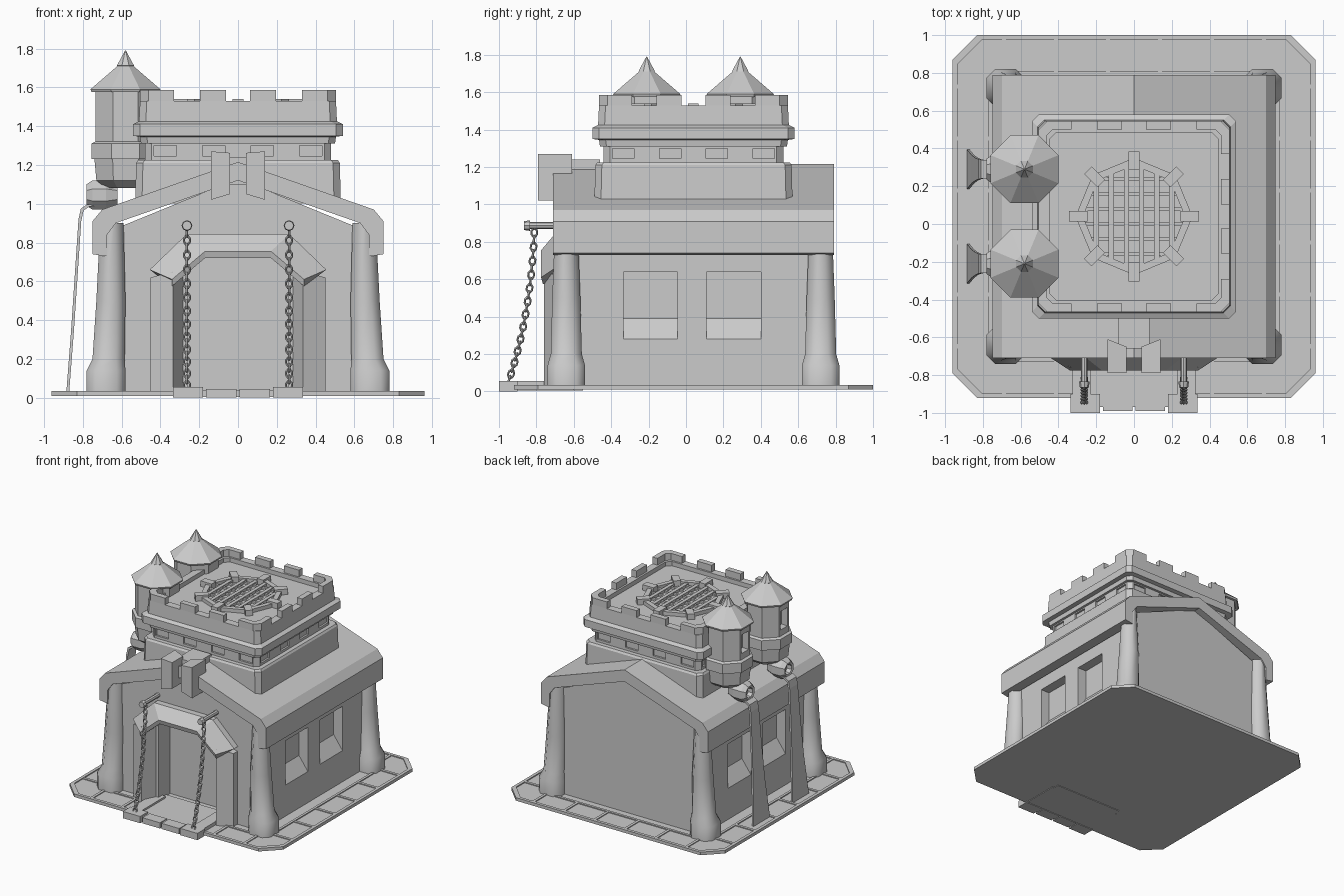
import bpy, bmesh, math
from mathutils import Vector, Matrix

cube = bpy.data.objects.get("Cube")
if cube:
    bpy.data.objects.remove(cube)

stone = bpy.data.materials.new("stone_grey")
stone.use_nodes = True
GREY = (0.6, 0.6, 0.6, 1)
stone.diffuse_color = GREY
stone.node_tree.nodes["Principled BSDF"].inputs["Base Color"].default_value = GREY
CY = 0.04  # middle of the house in y


def finish(name, bm):
    bmesh.ops.recalc_face_normals(bm, faces=bm.faces)
    mesh = bpy.data.meshes.new(name)
    bm.to_mesh(mesh)
    bm.free()
    mesh.materials.append(stone)
    ob = bpy.data.objects.new(name, mesh)
    bpy.context.collection.objects.link(ob)
    return ob


def add_loft(bm, rings):
    rows = [[bm.verts.new(p) for p in ring] for ring in rings]
    n = len(rows[0])
    for a, b in zip(rows, rows[1:]):
        for i in range(n):
            bm.faces.new((a[i], a[(i + 1) % n], b[(i + 1) % n], b[i]))
    bm.faces.new(rows[0])
    bm.faces.new(rows[-1])


def loft(name, *lofts):
    bm = bmesh.new()
    for rings in lofts:
        add_loft(bm, rings)
    return finish(name, bm)


def octagon(x, y, z, half, cut):
    h, f = half, half - cut
    pts = [(h, -f), (h, f), (f, h), (-f, h), (-h, f), (-h, -f), (-f, -h), (f, -h)]
    return [(x + px, y + py, z) for px, py in pts]


def stack(x, y, levels, cut=None):
    # levels of (height, half width); without a cut the octagon is regular
    return [octagon(x, y, z, h, h * 0.586 if cut is None else cut) for z, h in levels]


def block(x0, x1, y0, y1, z0, z1):
    return [[(x0, y0, z), (x1, y0, z), (x1, y1, z), (x0, y1, z)] for z in (z0, z1)]


def prism_y(profile, y0, y1):
    return [[(x, y, z) for x, z in profile] for y in (y0, y1)]


def mirrored(half):
    return half + [(-x, z) for x, z in reversed(half) if x != 0]


def flip_x(rings):
    return [[(-x, y, z) for x, y, z in ring] for ring in rings]


def turned(rings, k, x=0, y=CY):
    m = Matrix.Translation((x, y, 0)) @ Matrix.Rotation(k, 4, 'Z')
    return [[m @ Vector(p) for p in ring] for ring in rings]


def cut(ob, *lofts):
    tool = loft("cutter", *lofts)
    tool.hide_render = True
    mod = ob.modifiers.new("openings", 'BOOLEAN')
    mod.object, mod.solver = tool, 'EXACT'
    dg = bpy.context.evaluated_depsgraph_get()
    mesh = bpy.data.meshes.new_from_object(ob.evaluated_get(dg))
    ob.modifiers.clear()
    ob.data = mesh
    bpy.data.objects.remove(tool)


quarter = math.pi / 2

# Ground slab with framed border tiles
loft("ground_slab", stack(0, CY, [(0.013, 0.95), (0.027, 0.95)], 0.13))
for name, outer, inner, c in (("slab_rim", 0.96, 0.935, 0.13), ("slab_inner_rim", 0.77, 0.75, 0.04)):
    loft(name, stack(0, CY, [(0.01, inner), (0.01, outer), (0.035, outer), (0.035, inner), (0.01, inner)], c))
loft("tile_dividers", *[turned(block(t - 0.011, t + 0.011, 0.76, 0.94, 0.01, 0.034), k * quarter)
     for k in range(4) for t in [(i - 2.5) * 0.275 for i in range(6)]])

# Walls with a door recess and side windows that have sloped sills
gable = mirrored([(0.66, 0.02), (0.66, 0.86), (0, 1.13)])
walls = loft("walls", prism_y(gable, -0.65, 0.73))
openings = [prism_y(mirrored([(0.26, 0.03), (0.26, 0.72)]), -0.8, -0.5)]
for s in (-1, 1):
    for y in (-0.19, 0.255):
        sill = [(0.7, 0.255), (0.7, 0.64), (0.58, 0.64), (0.58, 0.39), (0.66, 0.28)]
        openings.append([[(s * x, y + d, z) for x, z in sill] for d in (-0.145, 0.145)])
cut(walls, *openings)

# Corner pillars with flared feet
for front, yc in (("front", -0.64), ("back", 0.72)):
    for side, s in (("left", 1), ("right", -1)):
        pillar = loft(front + "_" + side + "_pillar", [octagon(s * px, yc, z, h, 0.045) for z, h, px in
                      ((0.02, 0.1, 0.68), (0.14, 0.1, 0.68), (0.2, 0.083, 0.667),
                       (0.5, 0.075, 0.655), (0.9, 0.06, 0.65))])
        bpy.ops.object.select_all(action='DESELECT')
        pillar.select_set(True)
        bpy.context.view_layer.objects.active = pillar
        bpy.ops.object.shade_smooth_by_angle(angle=math.radians(50))

# Gabled roof with hanging eaves
top = [(0.69, 0.73), (0.75, 0.74), (0.75, 0.91), (0.7, 0.97), (0, 1.215)]
under = [(0, 1.12), (0.63, 0.9), (0.675, 0.84), (0.675, 0.73)]
outline = top + [(-x, z) for x, z in reversed(top[:-1])] + [(-x, z) for x, z in reversed(under[1:])] + under
loft("roof", prism_y(outline, -0.71, 0.79))

# Ridge crest with two upright plates above the gable
loft("ridge_crest", block(-0.083, 0.083, -0.66, -0.46, 1.1, 1.24))
plate = [[(0.04, -0.79, z0), (0.14, -0.79, z1), (0.14, -0.61, z1), (0.04, -0.65, z0)]
         for z0, z1 in ((1.05, 1.02), (1.262, 1.27))]
loft("gable_plates", plate, flip_x(plate))

# Central tower, ledge, parapet and sunken floor
tower = loft("tower", stack(0, CY, [(1.0, 0.53), (1.21, 0.525), (1.225, 0.515), (1.225, 0.48), (1.31, 0.48),
             (1.31, 0.5), (1.345, 0.505), (1.35, 0.54), (1.41, 0.54), (1.425, 0.51), (1.53, 0.505),
             (1.53, 0.445), (1.495, 0.445)], 0.035))
cut(tower, *[turned(block(t - 0.057, t + 0.057, 0.465, 0.5, 1.245, 1.3), k * quarter)
             for k in range(4) for t in (-0.375, -0.125, 0.125, 0.375)])

corner = [(.505, .33), (.505, .46), (.46, .505), (.33, .505), (.33, .46), (.43, .46), (.46, .43), (.46, .33)]
merlons = [turned([[(x, y, z) for x, y in corner] for z in (1.52, 1.585)], k * quarter) for k in range(4)]
for k in (0, 2, 3):
    merlons += [turned(block(t - 0.067, t + 0.067, 0.46, 0.505, 1.52, 1.585), k * quarter) for t in (-0.13, 0.13)]
loft("merlons", *merlons)

# Round grate on the tower floor
ring = [[(r * math.cos(i * quarter / 2), CY + r * math.sin(i * quarter / 2), z) for i in range(8)]
        for r, z in ((0.27, 1.49), (0.27, 1.525), (0.31, 1.525), (0.31, 1.49), (0.27, 1.49))]
loft("grate_ring", ring)
loft("grate_clamps", *[turned(block(0.245, 0.345, -0.028, 0.028, 1.49, 1.54), i * quarter / 2) for i in range(8)])
bars = []
for i in range(6):
    t = (i - 2.5) * 0.08
    reach = 0.275 - abs(t) * 0.4
    bars.append(turned(block(t - 0.014, t + 0.014, -reach, reach, 1.49, 1.518), 0))
    bars.append(turned(block(t - 0.01, t + 0.01, -reach, reach, 1.49, 1.51), quarter))
loft("grate_bars", *bars)

# Side turrets, each with a spout and a falling stream below it
for label, y in (("back", 0.29), ("front", -0.21)):
    x = -0.58
    body = loft(label + "_turret", stack(x, y, [(1.08, 0.1), (1.12, 0.15), (1.23, 0.16), (1.23, 0.175),
                (1.31, 0.175), (1.32, 0.155), (1.6, 0.155)]))
    cut(body, block(x - 0.2, x - 0.1, y - 0.045, y + 0.045, 1.37, 1.52))
    loft(label + "_turret_roof", stack(x, y, [(1.575, 0.175), (1.59, 0.18), (1.715, 0.035)]))
    loft(label + "_turret_finial", stack(x, y, [(1.7, 0.03), (1.712, 0.044), (1.79, 0.002)]))
    # Spout: an octagonal mouth facing outward with a hollow centre
    mouth = [[(px, y + r * math.cos((i + .5) * quarter / 2), 1.045 + r * math.sin((i + .5) * quarter / 2))
              for i in range(8)] for px, r in ((-0.62, 0.06), (-0.68, 0.082), (-0.75, 0.082),
                                              (-0.78, 0.06), (-0.775, 0.042), (-0.74, 0.035))]
    loft(label + "_spout", mouth)
    path = [(-0.72, 1.0, .05), (-0.78, 0.995, .05), (-0.81, 0.975, .05), (-0.822, 0.92, .052),
            (-0.84, 0.65, .06), (-0.86, 0.35, .075), (-0.885, 0.025, .105)]
    stream = [[(px + 0.014, y - w, z - 0.01), (px + 0.014, y + w, z - 0.01), (px, y + w, z), (px, y - w, z)]
              for px, z, w in path]
    loft(label + "_stream", stream)

# Door jambs and the sloping hood over them
jamb = [[(0.45, -0.6, z), (0.45, -0.7, z), (0.335, -0.76, z + d), (0.26, -0.6, z + 2 * d)]
        for z, d in ((0.02, 0), (0.62, 0.03))]
loft("door_jambs", jamb, flip_x(jamb))
bends = [((-0.455, 0.66), (-0.34, 0.575)), ((-0.265, 0.843), (-0.17, 0.72))]
bends += [((-a[0], a[1]), (-b[0], b[1])) for a, b in reversed(bends)]
loft("door_hood", [[(a[0], -0.6, a[1]), (a[0], -0.7, a[1]), (b[0], -0.775, b[1] + 0.035),
                    (b[0], -0.765, b[1]), (b[0], -0.6, b[1])] for a, b in bends])

# Drawbridge with planks and end blocks
loft("bridge_deck", block(-0.31, 0.31, -0.97, -0.55, 0.005, 0.04))
ends = [(-0.335, -0.18, 0.055), (-0.165, -0.008, 0.046), (0.008, 0.165, 0.046), (0.18, 0.335, 0.055)]
loft("bridge_end_blocks", *[block(a, b, -1.0 + (0.055 - h), -0.9, 0, h) for a, b, h in ends])
side_beam = block(0.23, 0.325, -0.92, -0.6, 0.005, 0.055)
loft("bridge_side_beams", side_beam, flip_x(side_beam))

# Chain pegs and sagging chains
LINKS = 24
for side, x in (("left", 0.263), ("right", -0.263)):
    loft(side + "_chain_peg", [[(x + r * math.cos(i * quarter / 2), y, 0.887 + r * math.sin(i * quarter / 2))
         for i in range(8)] for y, r in ((-0.6, 0.018), (-0.835, 0.018), (-0.835, 0.028), (-0.865, 0.024))])
    bm = bmesh.new()
    for n in range(LINKS):
        t = (n + 0.5) / LINKS
        a, b, c = Vector((x, -0.81, 0.87)), Vector((x, -0.83, 0.4)), Vector((x, -0.95, 0.05))
        pos = a * (1 - t) ** 2 + b * 2 * t * (1 - t) + c * t * t
        direction = (b - a) * (1 - t) + (c - b) * t
        turn = direction.to_track_quat('Z', 'X').to_matrix().to_4x4()
        place = Matrix.Translation(pos) @ turn @ Matrix.Rotation(n * quarter, 4, 'Z')
        # Each link is an eight-sided oval swept with a square section
        grid = []
        for i in range(8):
            u = (i + 0.5) * quarter / 2
            row = []
            for k in range(4):
                v = k * quarter
                r = 1 + 0.36 * math.cos(v)
                row.append(bm.verts.new(place @ Vector((0.016 * r * math.cos(u), 0.0065 * math.sin(v),
                                                        0.022 * r * math.sin(u)))))
            grid.append(row)
        for i in range(8):
            p, q = grid[i], grid[(i + 1) % 8]
            for k in range(4):
                bm.faces.new((p[k], q[k], q[(k + 1) % 4], p[(k + 1) % 4]))
    finish(side + "_chain", bm)
